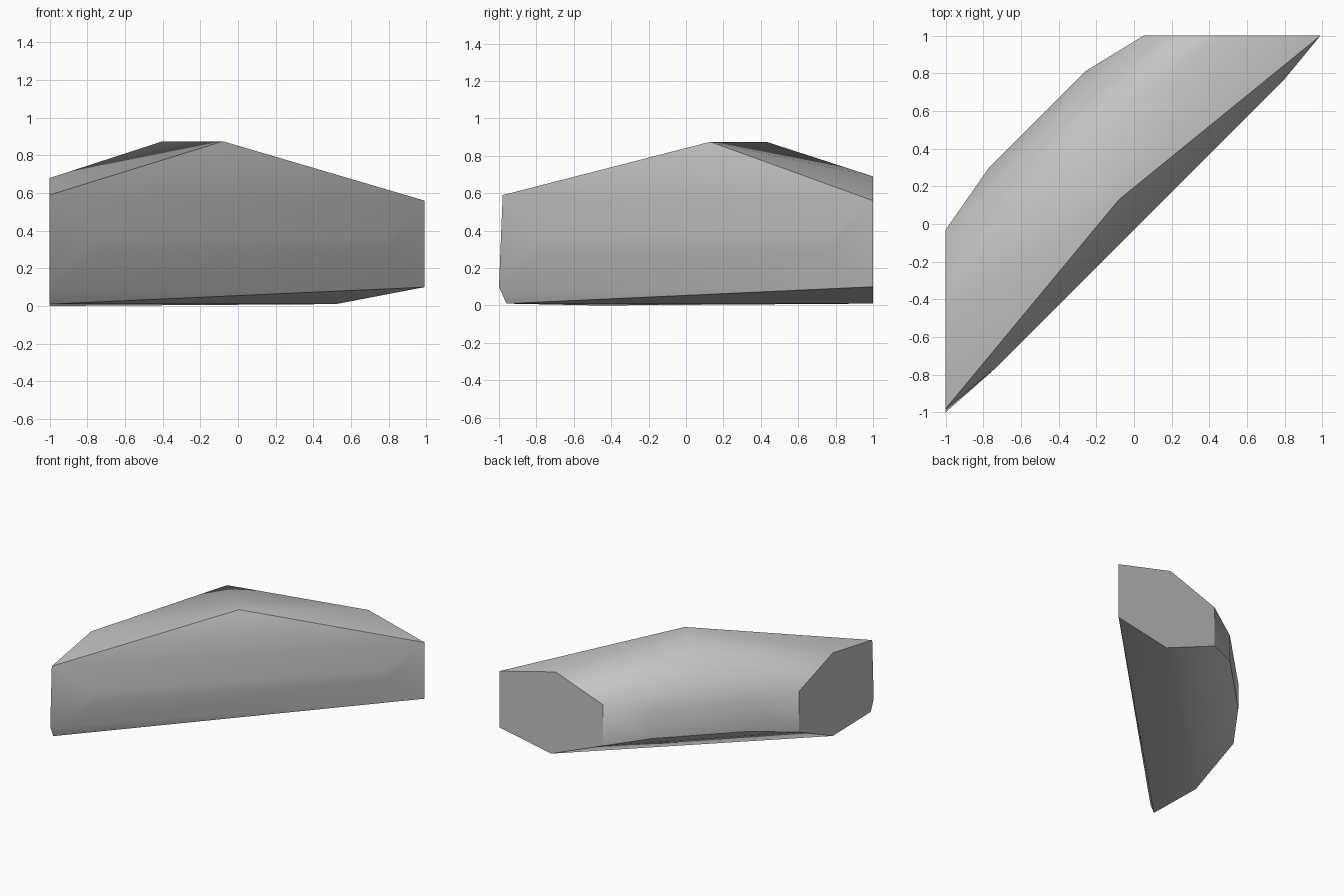
import bpy
import bmesh

# Remove the default object only
default_cube = bpy.data.objects.get("Cube")
if default_cube:
    bpy.data.objects.remove(default_cube, do_unlink=True)

# Plain grey stone
stone = bpy.data.materials.new("grey_stone")
stone.use_nodes = True
stone_colour = (0.55, 0.55, 0.55, 1)
stone.diffuse_color = stone_colour
for node in stone.node_tree.nodes:
    if node.type == "BSDF_PRINCIPLED":
        node.inputs["Base Color"].default_value = stone_colour

# Flat cut end at the back, as (x, z) corners
back_end = [(x, 1, z) for x, z in (
    (.99, .56), (.48, .69), (.05, .535), (.05, .2), (.52, .01), (.99, .1))]

# Flat cut end at the side, as (y, z) corners
side_end = [(-1, y, z) for y, z in (
    (-.98, .59), (-.47, .68), (-.03, .53), (-.03, .2),
    (-.47, 0), (-.96, .01), (-1, .1))]

# Crest on top, bulging long front wall, and bulging back wall
crest = [(-.08, .13, .875), (-.4, .43, .875)]
front_wall = [(x, y, z) for x, y in ((-.74, -.77), (.8, .77))
              for z in (.29, .37)]
back_wall = [(x, y, z) for x, y in ((-.77, .3), (-.26, .81))
             for z in (.27, .49)]


def region(face):
    """Name the side of the block that a face belongs to."""
    n = face.normal
    if n.y > .99:
        return "back end"
    if n.x < -.99:
        return "side end"
    if n.z < -.6:
        return "underside"
    if n.x - n.y > .7:
        return "front"
    return "shell"


# Wrap a faceted skin around the corner points
bm = bmesh.new()
for point in back_end + side_end + crest + front_wall + back_wall:
    bm.verts.new(point)
hull = bmesh.ops.convex_hull(bm, input=bm.verts[:])
loose = [v for v in bm.verts if not v.link_faces]
bmesh.ops.delete(bm, geom=loose, context="VERTS")
bmesh.ops.dissolve_limit(bm, angle_limit=.01, verts=bm.verts[:], edges=bm.edges[:])
bmesh.ops.recalc_face_normals(bm, faces=bm.faces[:])
bm.normal_update()

# Soft inside each side, crisp where two sides meet
for face in bm.faces:
    face.smooth = True
for edge in bm.edges:
    sides = {region(face) for face in edge.link_faces}
    edge.smooth = len(sides) == 1

mesh = bpy.data.meshes.new("stone_block")
bm.to_mesh(mesh)
bm.free()
mesh.materials.append(stone)
block = bpy.data.objects.new("stone_block", mesh)
bpy.context.collection.objects.link(block)
